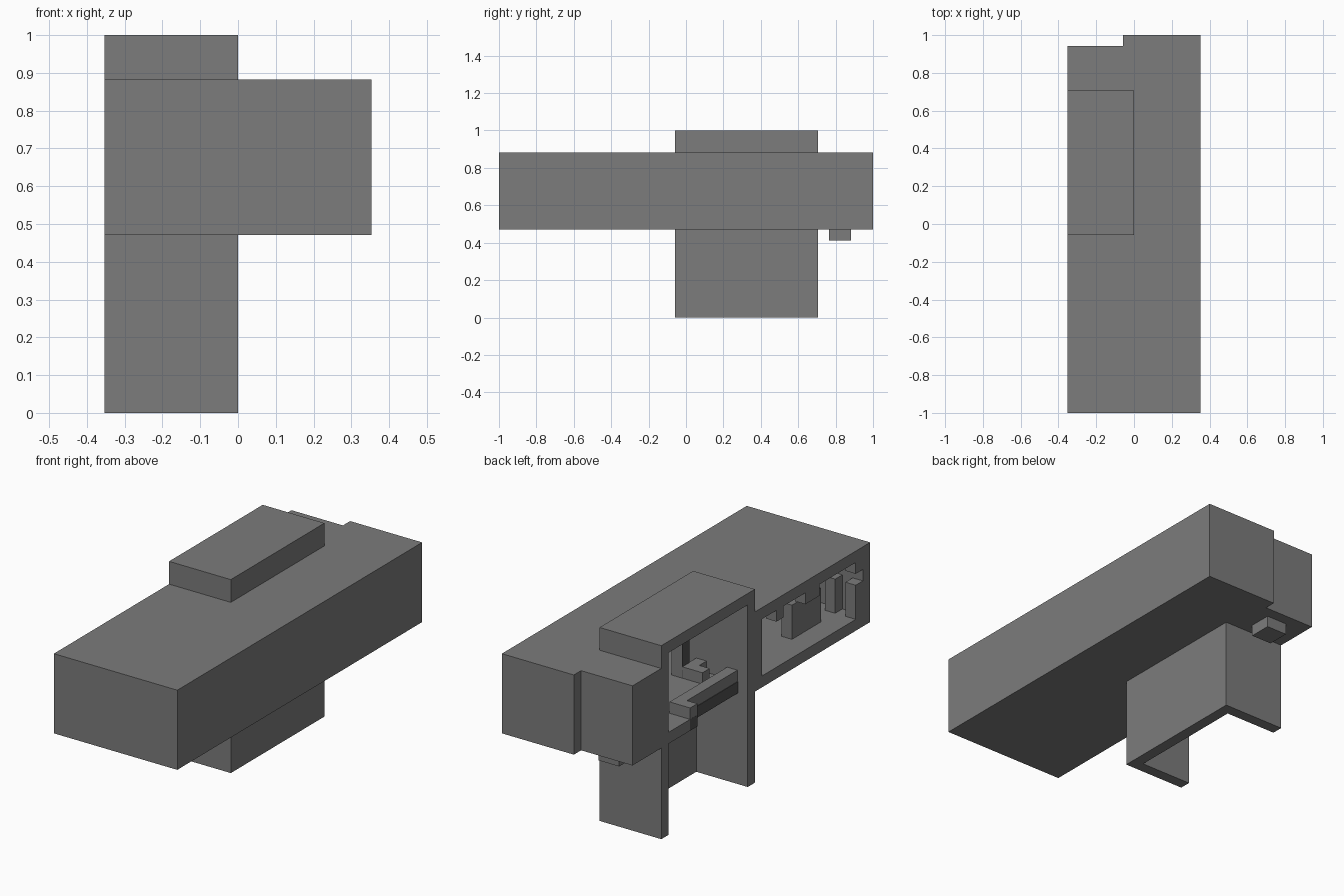
import bpy
import bmesh

if "Cube" in bpy.data.objects:
    bpy.data.objects.remove(bpy.data.objects["Cube"], do_unlink=True)

U = 1 / 17  # one building block


def material(name, value):
    mat = bpy.data.materials.new(name)
    mat.use_nodes = True
    color = (value, value, value, 1)
    mat.diffuse_color = color
    mat.node_tree.nodes["Principled BSDF"].inputs["Base Color"].default_value = color
    return mat


GREY = material("mid grey", 0.2)
DARK = material("dark grey", 0.08)


def part(name, *boxes, mat=GREY):
    """Join boxes given as (x range), (y range), (z range) in blocks."""
    bm = bmesh.new()
    for ranges in boxes:
        cube = bmesh.ops.create_cube(bm, size=1)
        for v in cube["verts"]:
            v.co = [(lo + (c + 0.5) * (hi - lo)) * U for c, (lo, hi) in zip(v.co, ranges)]
    mesh = bpy.data.meshes.new(name)
    bm.to_mesh(mesh)
    bm.free()
    mesh.materials.append(mat)
    obj = bpy.data.objects.new(name, mesh)
    bpy.context.collection.objects.link(obj)
    return obj


FLOOR, CEILING, ROOM = (8, 9), (14, 15), (9, 14)
OUTER = (-6, -5)

# Long hollow hull with a stepped back end
part("hull_floor",
     ((-1, 6), (-17, 17), FLOOR), ((-5, -1), (-17, 16), FLOOR),
     (OUTER, (-17, 0), FLOOR), (OUTER, (7, 16), FLOOR))
part("hull_ceiling",
     ((0, 6), (-17, 17), CEILING), ((-6, 0), (-17, -1), CEILING),
     ((-6, 0), (12, 16), CEILING), ((-1, 0), (16, 17), CEILING))
part("hull_left_wall", ((5, 6), (-17, 17), ROOM))
part("hull_front_wall", ((-6, 5), (-17, -16), ROOM))
part("hull_back_wall", ((-1, 5), (16, 17), ROOM), ((-6, 0), (15, 16), ROOM))
part("hull_right_wall", (OUTER, (-2, -1), ROOM), (OUTER, (12, 15), ROOM))

# Tower through the hull, open on its right side and at the bottom
part("tower_front_wall", ((-6, 0), (-1, 0), (0, 17)))
part("tower_back_wall", ((-6, 0), (11, 12), (0, 17)))
part("tower_roof", ((-6, 0), (0, 11), (16, 17)))
part("tower_inner_wall", ((-1, 0), (0, 11), (0, 8)), ((-1, 0), (0, 11), (14, 16)))
part("doorway_post", ((-1, 0), (1, 2), (9, 14)))

# Railing and bench inside the tower
part("railing", ((-5, -4), (0, 8), (9, 10)), (OUTER, (7, 8), (9, 10)))
part("bench", ((-3, -1), (1, 2), (9, 10)), ((-2, -1), (0, 1), (9, 10)))

# Broken edge of the large right opening
part("opening_post", (OUTER, (-16, -15), (9, 12)))
part("opening_teeth", *[(OUTER, span, (13, 14)) for span in
                        ((-16, -15), (-5, -4), (-10, -8))])

# Partitions standing in the front room
part("partition", ((-4, -3), (-13, -9), (9, 12)))
part("partition_post", ((-4, -3), (-16, -15), (9, 12)))

# Block under the back overhang
part("under_block", ((-4, -2), (13, 15), (7, 8)))

# Thin dark trim on edges that face right
part("dark_trim",
     ((-5.05, -5), (0, 7), FLOOR), ((-6.02, -6), (7, 8), FLOOR),
     ((-1.05, -1), (1, 2), ROOM), mat=DARK)

# Small offset keeps the outside centred
for obj in bpy.context.collection.objects:
    if obj.name == "dark_trim":
        for v in obj.data.vertices:
            v.co.x = max(v.co.x, -6.005 * U)
